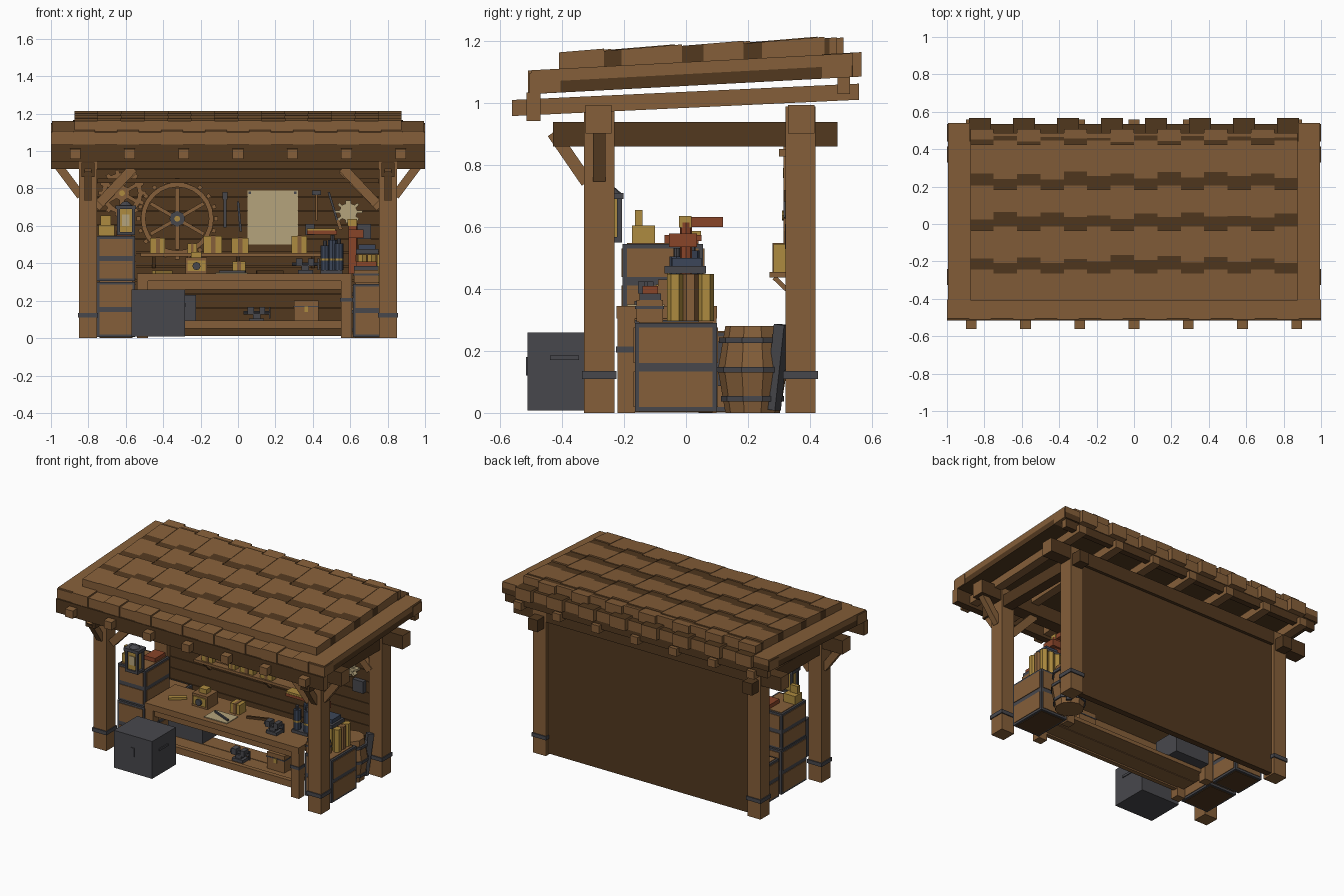
import bpy, bmesh, math, random
from mathutils import Matrix, Vector

if "Cube" in bpy.data.objects:
    bpy.data.objects.remove(bpy.data.objects["Cube"])
rng = random.Random(4)

COLOURS = {
    "wood": (0.235, 0.114, 0.041), "dark_wood": (0.084, 0.040, 0.0135),
    "iron": (0.064, 0.064, 0.073), "brass": (0.42, 0.26, 0.05),
    "paper": (0.46, 0.37, 0.20), "red": (0.25, 0.058, 0.022),
    "blue_steel": (0.045, 0.062, 0.10)}
MATS = {}
for n, c in COLOURS.items():
    m = bpy.data.materials.new(n)
    m.use_nodes = True
    m.diffuse_color = (*c, 1)
    m.node_tree.nodes["Principled BSDF"].inputs["Base Color"].default_value = (*c, 1)
    MATS[n] = m


class Part:
    """Collects primitive solids into one object."""
    def __init__(self, name):
        self.name, self.bm, self.used = name, bmesh.new(), []

    def paint(self, verts, mat, ends=None, top=None):
        for f in {f for v in verts for f in v.link_faces}:
            n = ends if ends and abs(f.normal.x) > 0.9 else top if top and f.normal.z > 0.9 else mat
            if n not in self.used:
                self.used.append(n)
            f.material_index = self.used.index(n)

    def box(self, x0, x1, y0, y1, z0, z1, mat="wood", slope=0, ends=None, tilt=0, top=None):
        """Box; z follows slope*y, tilt adds rise from y0."""
        mx = Matrix.Translation(((x0+x1)/2, (y0+y1)/2, (z0+z1)/2)) @ Matrix.Diagonal((x1-x0, y1-y0, z1-z0, 1))
        vs = bmesh.ops.create_cube(self.bm, size=1, matrix=mx)["verts"]
        for v in vs:
            v.co.z += slope * v.co.y + tilt * (v.co.y - y0)
        self.bm.normal_update()
        self.paint(vs, mat, ends, top)
        return self

    def bar(self, a, b, w, d, mat="wood"):
        """Square bar from a to b."""
        a, b = Vector(a), Vector(b)
        q = (b - a).to_track_quat('Z', 'Y').to_matrix().to_4x4()
        mx = Matrix.Translation((a+b)/2) @ q @ Matrix.Diagonal((w, d, (b-a).length, 1))
        self.paint(bmesh.ops.create_cube(self.bm, size=1, matrix=mx)["verts"], mat)
        return self

    def cyl(self, c, r, h, mat, axis='Z', r2=None, n=8):
        rot = {'X': Matrix.Rotation(math.pi/2, 4, 'Y'), 'Y': Matrix.Rotation(math.pi/2, 4, 'X'), 'Z': Matrix()}[axis]
        vs = bmesh.ops.create_cone(self.bm, cap_ends=True, segments=n, radius1=r, radius2=r if r2 is None else r2,
                                   depth=h, matrix=Matrix.Translation(c) @ rot)["verts"]
        self.paint(vs, mat)
        return self

    def done(self):
        me = bpy.data.meshes.new(self.name)
        self.bm.to_mesh(me)
        self.bm.free()
        for n in self.used:
            me.materials.append(MATS[n])
        bpy.context.collection.objects.link(bpy.data.objects.new(self.name, me))


# Posts with iron bands, and their braces
for sx, side in ((-1, "right"), (1, "left")):
    xc = sx * 0.802
    for yc, end in ((-0.28, "front"), (0.37, "back")):
        p = Part(f"{end}_{side}_post")
        p.box(xc-.048, xc+.048, yc-.049, yc+.049, 0, .99)
        p.box(xc-.054, xc+.054, yc-.056, yc+.056, .11, .135, "iron")
        p.done()
    b = Part(f"{side}_braces")
    b.bar((sx*.84, -.28, .76), (sx*.96, -.28, .92), .04, .045)
    b.bar((sx*.74, -.28, .72), (sx*.56, -.28, .91), .04, .05)
    b.bar((xc, -.32, .745), (xc, -.43, .905), .04, .04)
    b.bar((sx*.76, .335, .70), (sx*.56, .335, .90), .04, .05)
    b.done()
    Part(f"{side}_side_beam").box(xc-.035, xc+.035, -.43, .49, .86, .94, "dark_wood").done()

# Cross beams, fascia and rafters
for name, y0, y1 in (("front_beam", -.325, -.24), ("back_beam", .33, .415)):
    Part(name).box(-1, 1, y0, y1, .903, .995, "dark_wood", ends="wood").done()
Part("front_fascia").box(-1, 1, -.515, -.47, .943, 1.035, "dark_wood", ends="wood").done()
Part("back_purlin").box(-.98, .98, .49, .53, 1.03, 1.10, "dark_wood", ends="wood").done()
r = Part("rafters")
for i in range(7):
    x = (i - 3) * .29
    r.box(x-.029, x+.029, -.562, .558, .985, 1.037, "wood", slope=.047)
r.done()

# Roof deck, side boards, eave boards
SL = .053
Part("roof_deck").box(-.93, .93, -.49, .52, 1.06, 1.115, "dark_wood", SL).done()
sb = Part("roof_side_boards")
for sx in (-1, 1):
    xs = sorted((sx*.875, sx*.995))
    sb.box(*xs, -.50, .54, 1.094, 1.133, "wood", SL)
    sb.box(*xs, -.50, .54, 1.056, 1.094, "dark_wood", SL)
sb.done()
eave = Part("eave_boards")
W = 2 / 17
for i in range(17):
    x, odd = -1 + i * W, i % 2
    eave.box(x+.001, x+W-.001, -.505-.006*odd, -.405, 1.058, 1.125+.008*odd, "wood", SL)
    eave.box(x+.001, x+W-.001, .44, .535+.032*odd, 1.056, 1.122+.013*odd, "wood", SL, top="dark_wood")
eave.done()

# Shingle rows with staggered back edges and a dark strip behind each step
sh = Part("shingles")
starts = [-.41, -.265, -.035, .185, .425, .487]
W = 1.75 / 14


def edge(k, i):
    return starts[k] + (.022 * ((i + k) % 2) if k else 0)


for k in range(5):
    for i in range(14):
        x, y0, y1 = -.875 + i * W, edge(k, i), edge(k+1, i)
        up = .003 * ((i + k) % 2)
        d = (0, .062, .062, .058, .02)[k] + (rng.uniform(-.008, .016) if k else 0)
        if k:
            sh.box(x, x+W, y0, y0+d, 1.115, 1.183+up, "dark_wood", SL, tilt=.03)
        sh.box(x, x+W, y0+d, y1, 1.115+.03*d, 1.183+up+.03*d, "wood", SL, tilt=.03)
sh.done()

# Plank back wall and top rail
wall = Part("back_wall").box(-.757, .757, .36, .395, .01, .905, "dark_wood")
for i in range(12):
    wall.box(-.755, .755, .351, .361, .012+i*.0745, .083+i*.0745, "dark_wood")
wall.box(-.75, .75, .30, .352, .828, .853, "dark_wood", ends="wood")
wall.done()

# Workbench
wb = Part("workbench")
wb.box(-.54, .61, -.225, .10, .305, .345)
wb.box(-.53, .60, -.205, -.18, .26, .305)
wb.box(-.53, .60, .055, .08, .26, .305)
wb.box(-.53, .56, -.17, -.06, .06, .085).box(-.53, .56, -.055, .06, .06, .085)
wb.box(-.53, .56, -.20, -.17, .05, .095)
for x in (-.54, .55):
    for y in (-.222, .04):
        wb.box(x, x+.06, y, y+.058, 0, .305)
        wb.box(x-.004, x+.064, y-.004, y+.062, .195, .215, "iron")
wb.done()


def crate(name, x0, x1, y0, y1, z0, z1, rows=1):
    """Iron-edged crate with raised wooden panels."""
    c = Part(name).box(x0, x1, y0, y1, z0, z1, "iron")
    e, t, h = .014, .004, (z1 - z0) / rows
    for i in range(rows):
        a, b = z0 + i*h + e, z0 + (i+1)*h - e
        c.box(x0+e, x1-e, y0-t, y1+t, a, b)
        c.box(x0-t, x1+t, y0+e, y1-e, a, b)
    c.box(x0+e, x1-e, y0+e, y1-e, z1, z1+t)
    c.box(x0+e, x1-e, y0+e, y1-e, z0-t, z0, "dark_wood")
    c.done()


crate("lower_right_crate", -.755, -.55, -.21, .06, .005, .30, 2)
crate("upper_right_crate", -.755, -.55, -.205, .055, .305, .545, 2)
crate("back_right_crate", -.755, -.55, .085, .30, .005, .26, 2)
crate("left_crate", .615, .815, -.165, .10, .005, .290, 2)
Part("small_box").box(.62, .75, -.16, -.075, .294, .365).box(.616, .754, -.164, -.071, .335, .345, "iron").done()

# Iron chests
ch = Part("front_chest").box(-.57, -.283, -.512, -.26, .008, .26, "iron")
ch.box(-.283, -.277, -.44, -.345, .17, .185, "iron").box(-.44, -.415, -.516, -.512, .12, .18, "iron")
ch.done()
Part("under_bench_chest").box(-.48, -.225, -.06, .13, .087, .23, "iron").done()
sc = Part("small_chest").box(.30, .43, -.12, .0, .087, .20)
sc.box(.297, .433, -.123, .003, .165, .172, "iron").box(.355, .375, -.126, -.12, .14, .17, "brass")
sc.done()

# Barrel
ba = Part("barrel")
bx, by = .69, .215
ba.cyl((bx, by, .07), .088, .14, "wood", r2=.112, n=10).cyl((bx, by, .21), .112, .14, "wood", r2=.088, n=10)
for z, rad in ((.045, .102), (.14, .116), (.235, .108)):
    ba.cyl((bx, by, z), rad, .018, "iron", n=10)
ba.bar((.75, .28, .01), (.77, .31, .285), .035, .04, "iron").done()


# Toothed wheels on the wall
def wheel(name, cx, cz, ri, ro, y, spokes, teeth, hub):
    w = Part(name)
    n = 24
    for i in range(n):
        a, b = (2*math.pi*(i+k)/n for k in (-.04, 1.04))
        m = (ri + ro) / 2
        w.bar((cx+m*math.cos(a), y, cz+m*math.sin(a)), (cx+m*math.cos(b), y, cz+m*math.sin(b)), ro-ri, .025)
    for i in range(spokes):
        a = 2*math.pi*i/spokes + math.pi/6
        w.bar((cx, y, cz), (cx+ri*math.cos(a), y, cz+ri*math.sin(a)), .025, .02)
    for i in range(teeth):
        a = 2*math.pi*i/teeth
        w.bar((cx+ro*.98*math.cos(a), y, cz+ro*.98*math.sin(a)), (cx+(ro+.017)*math.cos(a), y, cz+(ro+.017)*math.sin(a)), .022, .022)
    w.cyl((cx, y, cz), .042, .035, hub, 'Y').cyl((cx, y, cz), .016, .045, "brass", 'Y')
    w.done()


wheel("large_wheel", -.325, .638, .165, .20, .332, 6, 20, "iron")
wheel("small_wheel", -.62, .775, .085, .11, .336, 6, 14, "wood")

# Notice sheet with corner pins
po = Part("notice_sheet").box(.05, .32, .343, .35, .50, .79, "paper")
for x in (.055, .30):
    po.box(x, x+.014, .339, .343, .77, .784, "iron")
po.done()

# Wall shelf with brass boxes
sf = Part("wall_shelf").box(-.52, .46, .27, .352, .437, .455)
for x in (-.45, 0, .4):
    sf.bar((x, .285, .437), (x, .345, .38), .02, .015)
sf.done()
bs = Part("shelf_boxes")
for x, w, h in ((-.47, .08, .08), (-.185, .10, .09), (-.035, .09, .08), (.285, .085, .09), (-.27, .05, .05)):
    bs.box(x, x+w, .283, .325, .455, .455+h, "brass")
    bs.box(x+w*.4, x+w*.65, .279, .329, .455, .459+h, "wood")
bs.done()

# Hanging tools
t = Part("hanging_tools")
t.bar((-.07, .338, .59), (-.07, .338, .77), .016, .016, "iron").box(-.083, -.057, .328, .35, .74, .78, "iron")
t.bar((.015, .338, .57), (.0, .338, .73), .012, .012, "iron")
t.box(.414, .426, .333, .345, .63, .775).box(.395, .445, .326, .35, .765, .79, "iron")
t.bar((.53, .338, .63), (.485, .338, .78), .045, .012, "iron").bar((.55, .338, .58), (.53, .338, .64), .03, .02)
t.box(.63, .71, .32, .35, .53, .61, "iron").box(.36, .41, .33, .35, .55, .61, "iron")
t.done()
tr = Part("wall_ornament").cyl((.59, .335, .675), .05, .025, "paper", 'Y')
for i in range(8):
    a = math.pi * i / 4
    tr.bar((.59, .335, .675), (.59+.075*math.cos(a), .335, .675+.06*math.sin(a)), .03, .015, "paper")
tr.done()

# Lantern and books on the crates
la = Part("lantern").box(-.648, -.552, -.282, -.207, .55, .568, "iron").box(-.635, -.565, -.272, -.217, .568, .69, "brass")
for x in (-.64, -.56):
    for y in (-.274, -.215):
        la.box(x-.008, x+.008, y-.008, y+.008, .568, .69, "iron")
la.box(-.655, -.545, -.287, -.202, .69, .71, "iron").cyl((-.6, -.244, .72), .035, .02, "iron", r2=.012)
la.box(-.62, -.58, -.276, -.272, .60, .66, "paper").done()
bo = Part("crate_top_books").box(-.745, -.66, -.175, -.10, .549, .605, "brass").box(-.735, -.68, -.165, -.14, .605, .655, "brass")
bo.box(-.65, -.57, -.07, .04, .549, .575, "red").done()

# Brass press, papers and clutter on the bench
br = Part("brass_press").box(-.28, -.165, -.09, .02, .345, .43, "wood").box(-.27, -.175, -.097, .03, .36, .415, "brass")
br.box(-.25, -.195, -.06, -.01, .43, .46, "brass").cyl((-.222, -.10, .385), .022, .02, "iron", 'Y').done()
pa = Part("bench_papers").box(-.12, .05, -.19, -.07, .345, .35, "paper").box(-.03, .04, -.04, .03, .345, .41, "brass")
pa.box(-.005, .015, -.044, .034, .345, .413, "wood")
pa.bar((-.1, -.1, .355), (.04, -.16, .355), .012, .012, "iron").bar((.1, -.05, .353), (.24, .0, .353), .015, .015, "dark_wood")
pa.bar((-.45, -.1, .353), (-.36, -.03, .353), .03, .015, "brass").done()


def vice(name, x, y, z):
    v = Part(name).box(x-.04, x+.04, y-.03, y+.03, z, z+.02, "iron").box(x-.02, x+.02, y-.02, y+.02, z+.02, z+.045, "iron")
    v.box(x-.05, x-.015, y-.025, y+.025, z+.04, z+.08, "iron").box(x+.015, x+.045, y-.025, y+.025, z+.04, z+.08, "iron")
    v.cyl((x, y, z+.05), .01, .14, "iron", 'X').bar((x+.07, y, z+.02), (x+.07, y, z+.08), .01, .01, "iron").done()


vice("bench_vice", .36, -.13, .345)
vice("spare_vice", .10, -.12, .086)

# Flasks on the bench end
fl = Part("flasks").box(.44, .56, -.06, .06, .345, .365, "iron")
for x, y, h in ((.465, -.03, .13), (.505, .02, .16), (.54, -.03, .14)):
    fl.cyl((x, y, .365+h/2), .024, h, "blue_steel").cyl((x, y, .365+h+.012), .011, .03, "iron")
    fl.cyl((x, y, .42), .026, .012, "brass")
fl.box(.37, .53, -.02, .05, .555, .574, "red").box(.37, .52, -.018, .048, .574, .587, "brass").done()

# Brass canisters and the red stand on the left crate
cn = Part("brass_canisters")
for i in range(3):
    for x in (.665, .715, .765):
        cn.cyl((x, -.035+.05*i, .372), .026, .152, "wood" if i == 1 else "brass", n=6)
cn.done()
st = Part("red_stand").box(.63, .75, -.07, .065, .45, .475, "iron").box(.645, .735, -.045, .05, .475, .50, "blue_steel")
st.box(.59, .63, -.02, .02, .345, .60, "red").box(.59, .67, -.055, .035, .535, .58, "red")
st.cyl((.62, 0, .53), .02, .17, "red").box(.59, .63, -.02, .12, .60, .632, "red").box(.585, .635, -.022, .018, .598, .636, "brass")
st.box(.62, .75, -.15, -.08, .365, .385, "iron").box(.63, .74, -.14, -.09, .385, .41, "red").done()
